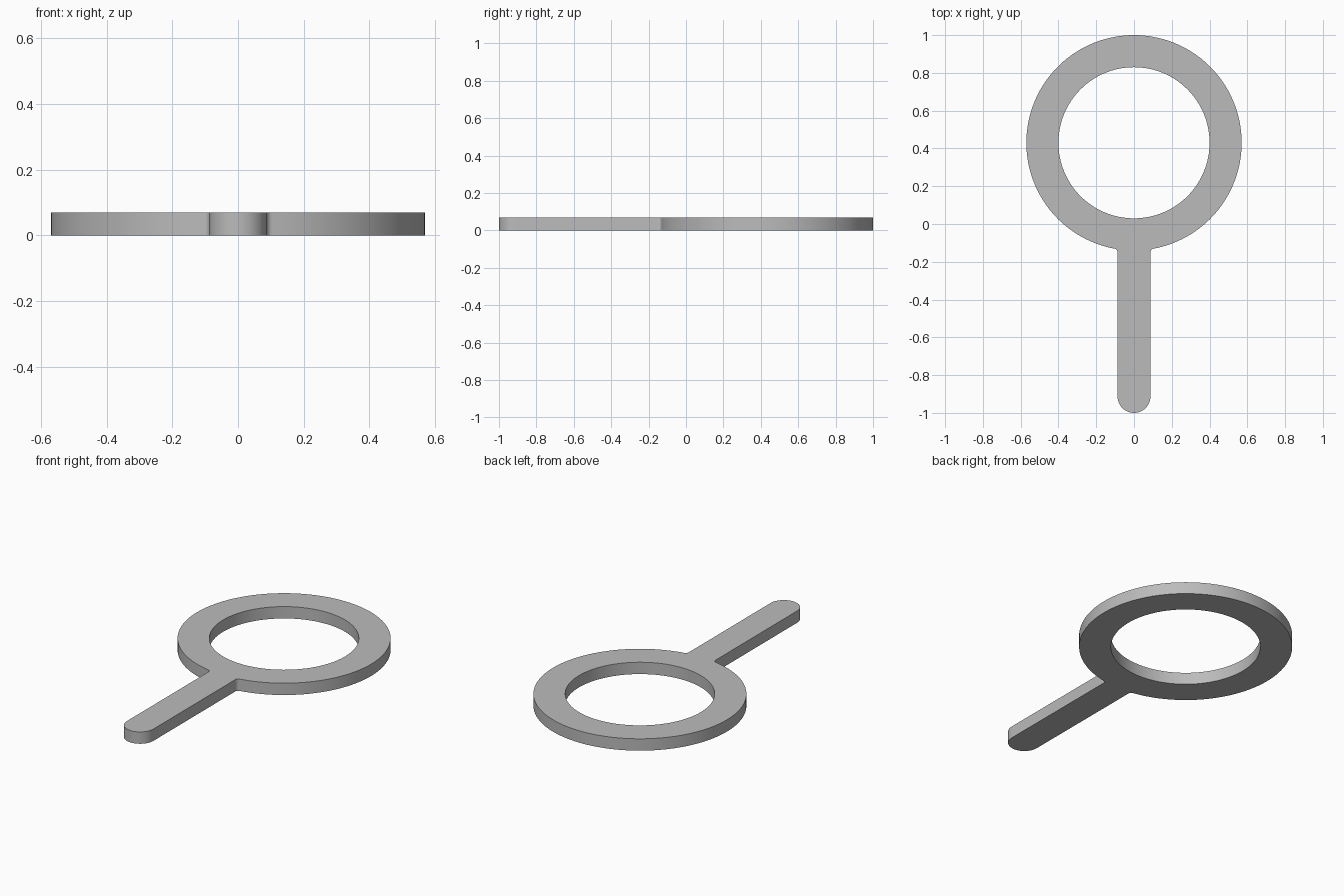
import bpy
import bmesh
from math import pi, cos, sin, atan2, sqrt

cube = bpy.data.objects.get("Cube")
if cube:
    bpy.data.objects.remove(cube, do_unlink=True)

THICKNESS = 0.07
OUTER, INNER = 0.57, 0.4
RING_Y = 0.43
HALF_WIDTH = 0.087
FILLET = 0.02


def arc(cx, cy, radius, start, end, steps):
    """Points along an arc, both ends included."""
    angles = [start + (end - start) * i / steps for i in range(steps + 1)]
    return [(cx + radius * cos(a), cy + radius * sin(a)) for a in angles]


# Right half of the outline: rounded tip, fillet at the neck, ring
fx = HALF_WIDTH + FILLET
fy = RING_Y - sqrt((OUTER + FILLET) ** 2 - fx ** 2)
toward_ring = atan2(RING_Y - fy, -fx)
half = arc(0, HALF_WIDTH - 1, HALF_WIDTH, -pi / 2, 0, 16)
half += arc(fx, fy, FILLET, pi, toward_ring, 8)
half += arc(0, RING_Y, OUTER, toward_ring - pi, pi / 2, 64)[1:]
outline = half + [(-x, y) for x, y in half[-2:0:-1]]
hole = arc(0, RING_Y, INNER, 0, 2 * pi, 128)[:-1]

# Fill between outline and hole, then extrude to a solid plate
bm = bmesh.new()
edges = []
for loop in (outline, hole):
    verts = [bm.verts.new((x, y, 0)) for x, y in loop]
    edges += [bm.edges.new((v, verts[i - 1])) for i, v in enumerate(verts)]
bmesh.ops.triangle_fill(bm, edges=edges, use_beauty=True)
result = bmesh.ops.extrude_face_region(bm, geom=bm.faces[:], use_keep_orig=True)
top = [g for g in result["geom"] if isinstance(g, bmesh.types.BMVert)]
bmesh.ops.translate(bm, verts=top, vec=(0, 0, THICKNESS))
bmesh.ops.recalc_face_normals(bm, faces=bm.faces[:])

mesh = bpy.data.meshes.new("ring_with_handle")
bm.to_mesh(mesh)
bm.free()
plate = bpy.data.objects.new("ring_with_handle", mesh)
bpy.context.collection.objects.link(plate)

# Plain grey
grey = bpy.data.materials.new("grey")
grey.use_nodes = True
color = (0.5, 0.5, 0.5, 1)
grey.diffuse_color = color
grey.node_tree.nodes["Principled BSDF"].inputs["Base Color"].default_value = color
mesh.materials.append(grey)

# Smooth walls, sharp rims
bpy.ops.object.select_all(action="DESELECT")
plate.select_set(True)
bpy.context.view_layer.objects.active = plate
bpy.ops.object.shade_smooth_by_angle(angle=pi / 6)
